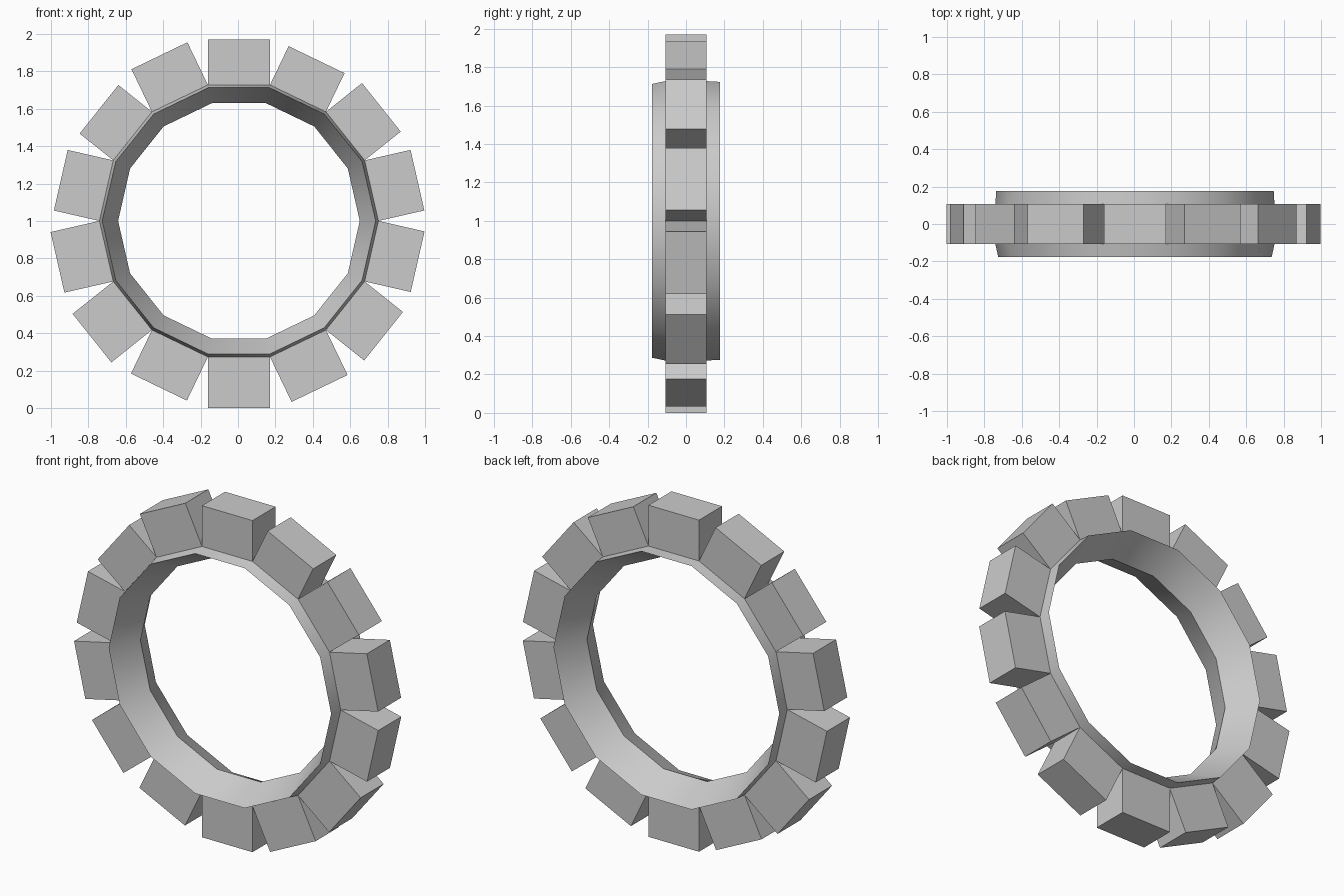
import bpy, bmesh, math
from mathutils import Vector

if "Cube" in bpy.data.objects:
    bpy.data.objects.remove(bpy.data.objects["Cube"])

N = 14
STEP = 2 * math.pi / N
CENTRE = Vector((0.005, 0, 1.0))

# Ring cross-section (y, corner radius): outer band first, then inner ridge
PROFILE = [(-0.108, 0.746), (0.108, 0.746), (0.177, 0.742),
           (0.0, 0.646), (-0.177, 0.731)]

# Slightly uneven outer distance of each tooth, anticlockwise from the right
REACH = [0.979, 0.974, 0.957, 0.970, 0.980, 0.957, 0.977,
         0.995, 1.005, 0.986, 1.000, 0.994, 0.989, 0.980]

bm = bmesh.new()

# Ring: revolve the profile into 14 flat segments
rings = []
for i in range(N):
    a = i * STEP
    rings.append([bm.verts.new(CENTRE + Vector((r * math.cos(a), y, r * math.sin(a))))
                  for y, r in PROFILE])
band = []
for i in range(N):
    p, q = rings[i], rings[(i + 1) % N]
    for j in range(len(PROFILE)):
        k = (j + 1) % len(PROFILE)
        face = bm.faces.new((p[j], p[k], q[k], q[j]))
        if j == 0:
            band.append(face)
bmesh.ops.recalc_face_normals(bm, faces=bm.faces)

# Teeth: pull a straight block out of each face of the outer band
apothem = PROFILE[0][1] * math.cos(STEP / 2)
for i, face in enumerate(band):
    tip = bmesh.ops.extrude_discrete_faces(bm, faces=[face])["faces"][0]
    a = (i + 0.5) * STEP
    out = Vector((math.cos(a), 0, math.sin(a)))
    bmesh.ops.translate(bm, verts=list(tip.verts), vec=out * (REACH[i] - apothem))

mesh = bpy.data.meshes.new("toothed_ring")
bm.to_mesh(mesh)
bm.free()
ring = bpy.data.objects.new("toothed_ring", mesh)
bpy.context.collection.objects.link(ring)
bpy.context.view_layer.objects.active = ring
ring.select_set(True)
bpy.ops.object.shade_smooth_by_angle(angle=math.radians(30))
